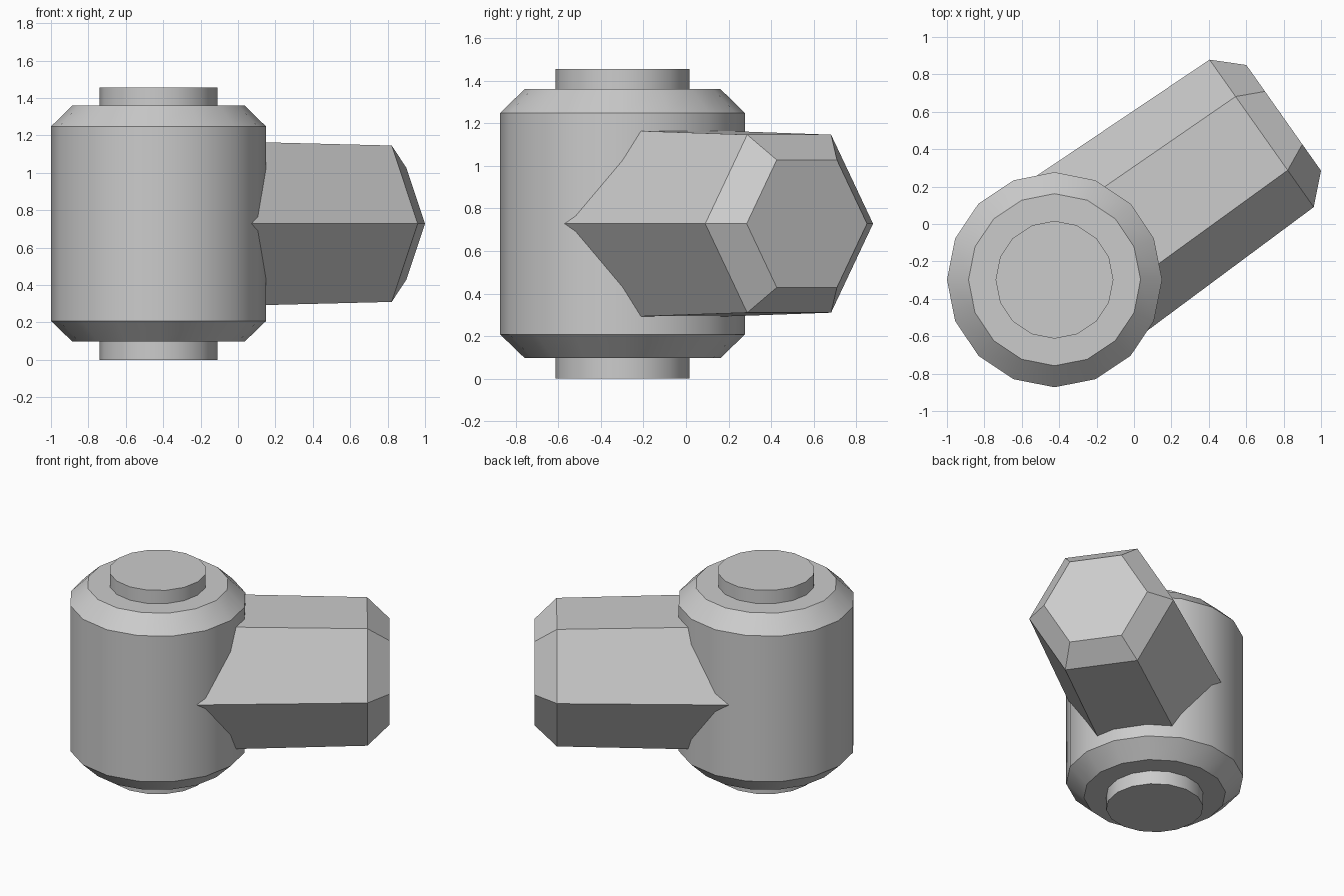
import bpy, bmesh, math
from mathutils import Matrix, Vector

if "Cube" in bpy.data.objects:
    bpy.data.objects.remove(bpy.data.objects["Cube"])

grey = bpy.data.materials.new("light grey")
grey.diffuse_color = (0.6, 0.6, 0.6, 1)
grey.use_nodes = True
grey.node_tree.nodes["Principled BSDF"].inputs["Base Color"].default_value = grey.diffuse_color

CENTRE = Vector((-0.425, -0.298, 0))   # axis of the upright body


def lathe(name, sides, rings, matrix, smooth):
    """Closed solid from (radius, height) rings around local z."""
    bm = bmesh.new()
    loops = []
    for r, h in rings:
        loops.append([bm.verts.new((r * math.cos(2 * math.pi * i / sides),
                                    r * math.sin(2 * math.pi * i / sides), h))
                      for i in range(sides)])
    for a, b in zip(loops, loops[1:]):
        for i in range(sides):
            j = (i + 1) % sides
            bm.faces.new((a[i], a[j], b[j], b[i]))
    bm.faces.new(loops[0][::-1])
    bm.faces.new(loops[-1])
    bmesh.ops.transform(bm, matrix=matrix, verts=bm.verts)
    bmesh.ops.recalc_face_normals(bm, faces=bm.faces)
    mesh = bpy.data.meshes.new(name)
    bm.to_mesh(mesh)
    bm.free()
    mesh.materials.append(grey)
    obj = bpy.data.objects.new(name, mesh)
    bpy.context.collection.objects.link(obj)
    if smooth:
        bpy.ops.object.select_all(action='DESELECT')
        obj.select_set(True)
        bpy.context.view_layer.objects.active = obj
        bpy.ops.object.shade_smooth_by_angle(angle=math.radians(30))
    return obj


upright = Matrix.Translation(CENTRE)

# Upright barrel with chamfered rims
lathe("barrel", 16, [(0.46, 0.097), (0.575, 0.208), (0.575, 1.248), (0.46, 1.36)],
      upright, True)

# Pin showing at the top and bottom of the barrel
lathe("pin", 16, [(0.315, 0.0), (0.315, 1.455)], upright, True)

# Slightly tapered hexagonal arm with a chamfered end, leaving the barrel sideways
direction = Vector((1.225, 0.8655, 0)).normalized()
side = Vector((direction.y, -direction.x, 0))
arm_axes = Matrix((side, Vector((0, 0, 1)), direction)).transposed().to_4x4()
arm_place = Matrix.Translation(CENTRE + Vector((0, 0, 0.728))) @ arm_axes
lathe("hexagonal_arm", 6, [(0.5146, 0.0), (0.4826, 1.356), (0.346, 1.5)],
      arm_place, False)
